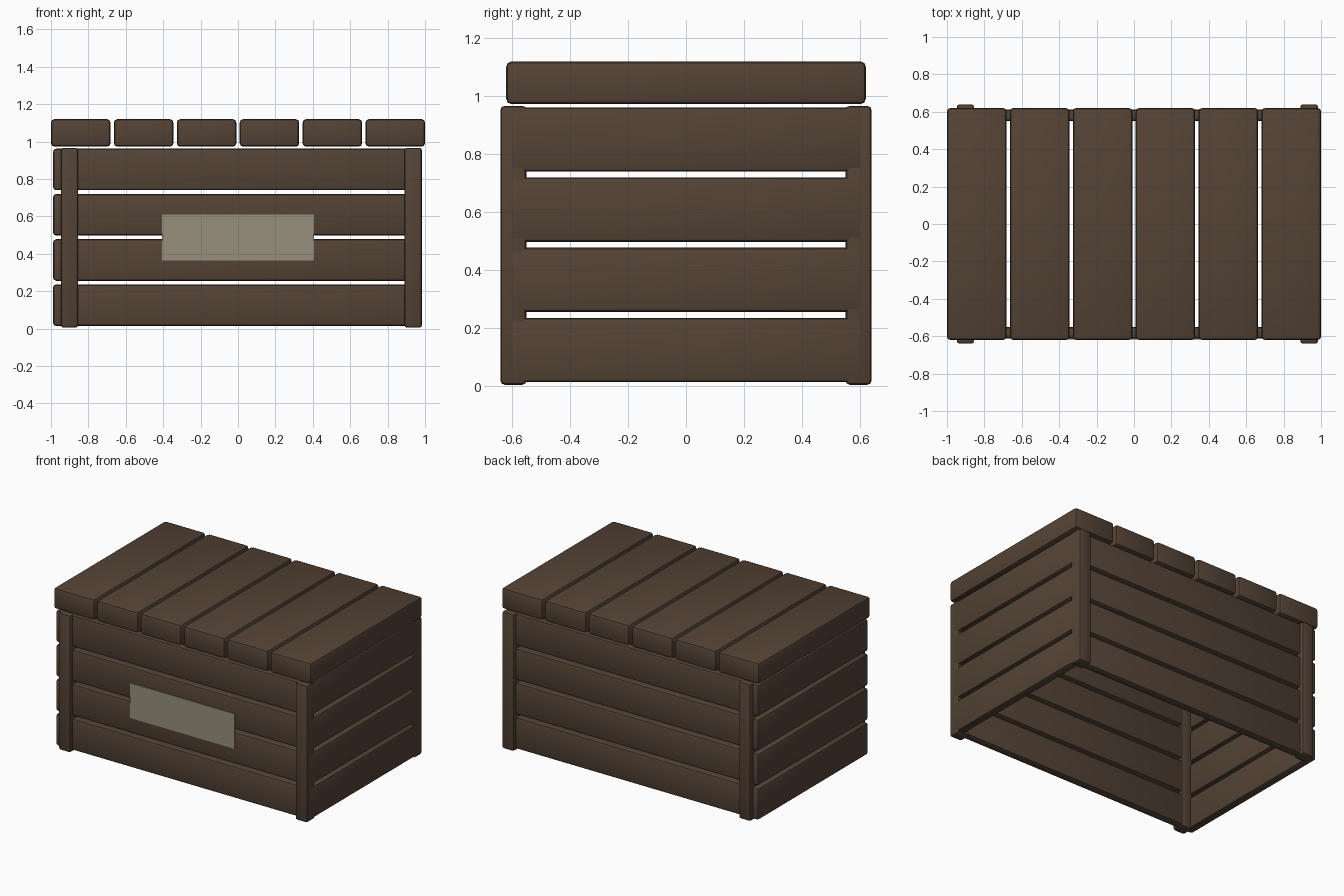
import bpy, math

if "Cube" in bpy.data.objects:
    bpy.data.objects.remove(bpy.data.objects["Cube"])


def material(name, rgb):
    m = bpy.data.materials.new(name)
    m.diffuse_color = (*rgb, 1)
    m.use_nodes = True
    m.node_tree.nodes["Principled BSDF"].inputs["Base Color"].default_value = m.diffuse_color
    return m


WOOD = material("dark_brown_wood", (0.088, 0.056, 0.036))
LABEL = material("pale_grey_beige", (0.31, 0.277, 0.204))


def board(name, x, y, z, bevel=0.015, mat=WOOD):
    """Box spanning the (min, max) ranges, with rounded edges."""
    spans = (x, y, z)
    bpy.ops.mesh.primitive_cube_add(size=1, location=[(a + b) / 2 for a, b in spans])
    ob = bpy.context.object
    ob.name = name
    ob.scale = [b - a for a, b in spans]
    bpy.ops.object.transform_apply(location=False, rotation=False, scale=True)
    ob.data.materials.append(mat)
    if bevel:
        mod = ob.modifiers.new("rounded_edges", 'BEVEL')
        mod.width = bevel
        mod.segments = 2
        bpy.ops.object.modifier_apply(modifier=mod.name)
        bpy.ops.object.shade_smooth_by_angle(angle=math.radians(30))
    return ob


# Lid: six loose boards laid front to back
for i in range(6):
    x0 = -1 + i * 0.3364
    board(f"lid_board_{i + 1}", (x0, x0 + 0.318), (-0.62, 0.62), (0.973, 1.12), 0.018)

# Corner posts, the right pair flush with the right wall
for side, x in (("left", (-0.947, -0.855)), ("right", (0.889, 0.984))):
    board(f"front_{side}_post", x, (-0.64, -0.55), (0.005, 0.967))
    board(f"back_{side}_post", x, (0.55, 0.64), (0.005, 0.967))

# Four rows of wall slats around the box, open underneath
for i in range(4):
    z = (0.014 + i * 0.242, 0.236 + i * 0.242)
    board(f"front_slat_{i + 1}", (-0.9, 0.95), (-0.612, -0.552), z)
    board(f"back_slat_{i + 1}", (-0.9, 0.95), (0.552, 0.612), z)
    board(f"left_slat_{i + 1}", (-0.988, -0.928), (-0.612, 0.612), z)
    board(f"right_slat_{i + 1}", (0.925, 0.985), (-0.612, 0.612), z)

# Blank label plate on the front wall
board("label_plate", (-0.405, 0.405), (-0.618, -0.612), (0.365, 0.61), 0, LABEL)
